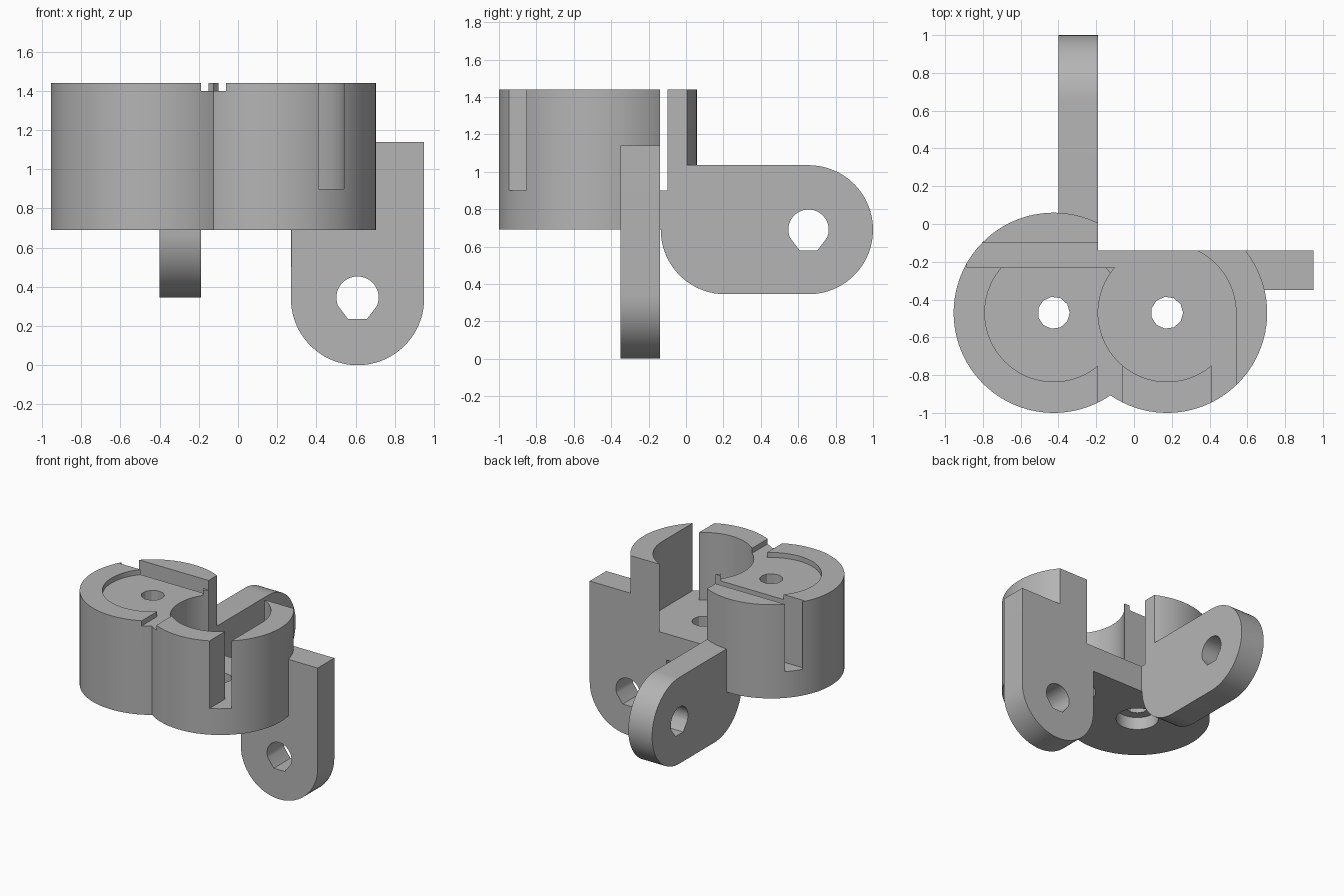
import bpy
import bmesh
from math import cos, sin, pi

if "Cube" in bpy.data.objects:
    bpy.data.objects.remove(bpy.data.objects["Cube"])

grey = bpy.data.materials.new("plain grey")
grey.use_nodes = True
COLOUR = (0.46, 0.46, 0.46, 1)
grey.diffuse_color = COLOUR
grey.node_tree.nodes["Principled BSDF"].inputs["Base Color"].default_value = COLOUR

PLACE = {
    "X": lambda u, v, w: (w, u, v),
    "Y": lambda u, v, w: (u, w, v),
    "Z": lambda u, v, w: (u, v, w),
}


def prism(name, outline, axis, start, end):
    """Extrude a flat outline along an axis."""
    bm = bmesh.new()
    face = bm.faces.new([bm.verts.new(PLACE[axis](u, v, start)) for u, v in outline])
    side = bmesh.ops.extrude_face_region(bm, geom=[face])
    for item in side["geom"]:
        if isinstance(item, bmesh.types.BMVert):
            item.co["XYZ".index(axis)] = end
    bmesh.ops.recalc_face_normals(bm, faces=bm.faces)
    mesh = bpy.data.meshes.new(name)
    bm.to_mesh(mesh)
    bm.free()
    mesh.materials.append(grey)
    obj = bpy.data.objects.new(name, mesh)
    bpy.context.collection.objects.link(obj)
    return obj


def arc(cu, cv, r, a0=0, a1=2 * pi, n=96, closed=True):
    steps = n if closed else n - 1
    return [(cu + r * cos(a0 + (a1 - a0) * i / steps),
             cv + r * sin(a0 + (a1 - a0) * i / steps)) for i in range(n)]


def box(name, x0, x1, y0, y1, z0, z1):
    return prism(name, [(x0, y0), (x1, y0), (x1, y1), (x0, y1)], "Z", z0, z1)


def combine(body, other, operation):
    """Apply a boolean and remove the helper."""
    mod = body.modifiers.new(operation, "BOOLEAN")
    mod.operation = operation
    mod.solver = "EXACT"
    mod.object = other
    bpy.ops.object.select_all(action="DESELECT")
    bpy.context.view_layer.objects.active = body
    body.select_set(True)
    bpy.ops.object.modifier_apply(modifier=mod.name)
    bpy.data.objects.remove(other)


LEFT_X, RIGHT_X, CUP_Y = -0.425, 0.175, -0.47
CUP_R, POCKET_R = 0.53, 0.365
BASE, FLOOR, SHELF, RIM, ABOVE = 0.69, 0.90, 1.40, 1.44, 1.6

# Twin round cups
body = prism("twin_cup_bracket", arc(LEFT_X, CUP_Y, CUP_R), "Z", BASE, RIM)
combine(body, prism("second_cup", arc(RIGHT_X, CUP_Y, CUP_R), "Z", BASE, RIM), "UNION")

# Hanging side tab with a round lower end
tab = arc(0.61, 0.34, 0.34, pi, 2 * pi, 40, False) + [(0.95, 1.14), (0.27, 1.14)]
combine(body, prism("side_tab", tab, "Y", -0.35, -0.10), "UNION")

# Rear tongue with a round end and one rounded lower corner
tongue = (arc(0.655, BASE, 0.345, -pi / 2, pi / 2, 40, False)
          + [(-0.135, 1.035)]
          + arc(0.21, BASE, 0.345, pi, 1.5 * pi, 20, False))
combine(body, prism("rear_tongue", tongue, "X", -0.40, -0.15), "UNION")

# Flat back of the right cup and flat inner side of the tongue
combine(body, box("back_cut", -0.19, 1.3, -0.14, 1.3, -0.2, ABOVE), "DIFFERENCE")

# Shallow and deep round pockets
for x, floor in ((LEFT_X, SHELF), (RIGHT_X, FLOOR)):
    combine(body, prism("pocket", arc(x, CUP_Y, POCKET_R), "Z", floor, ABOVE), "DIFFERENCE")
    # Front slot beside each pocket, tangent to it
    edge = x + POCKET_R
    combine(body, box("front_slot", edge - 0.13, edge, -1.2, CUP_Y, floor, ABOVE), "DIFFERENCE")

# Cross slot through the left cup
combine(body, box("cross_slot", -0.885, 0.1, -0.23, -0.10, FLOOR, ABOVE), "DIFFERENCE")

# Screw holes with wider recesses underneath
for x in (LEFT_X, RIGHT_X):
    combine(body, prism("screw_hole", arc(x, CUP_Y, 0.085, n=11), "Z", 0.5, ABOVE), "DIFFERENCE")
    combine(body, prism("screw_recess", arc(x, CUP_Y, 0.155, n=40), "Z", 0.5, BASE + 0.1), "DIFFERENCE")


# Pivot holes, round above and faceted below
def pivot(cu, cv):
    return (arc(cu, cv, 0.108, -pi / 8, 9 * pi / 8, 30, False)
            + [(cu - 0.048, cv - 0.11), (cu + 0.048, cv - 0.11)])


combine(body, prism("tab_hole", pivot(0.61, 0.345), "Y", -0.5, 0.1), "DIFFERENCE")
combine(body, prism("tongue_hole", pivot(0.655, BASE), "X", -0.6, 0.1), "DIFFERENCE")

bpy.ops.object.shade_smooth_by_angle(angle=pi / 9)
